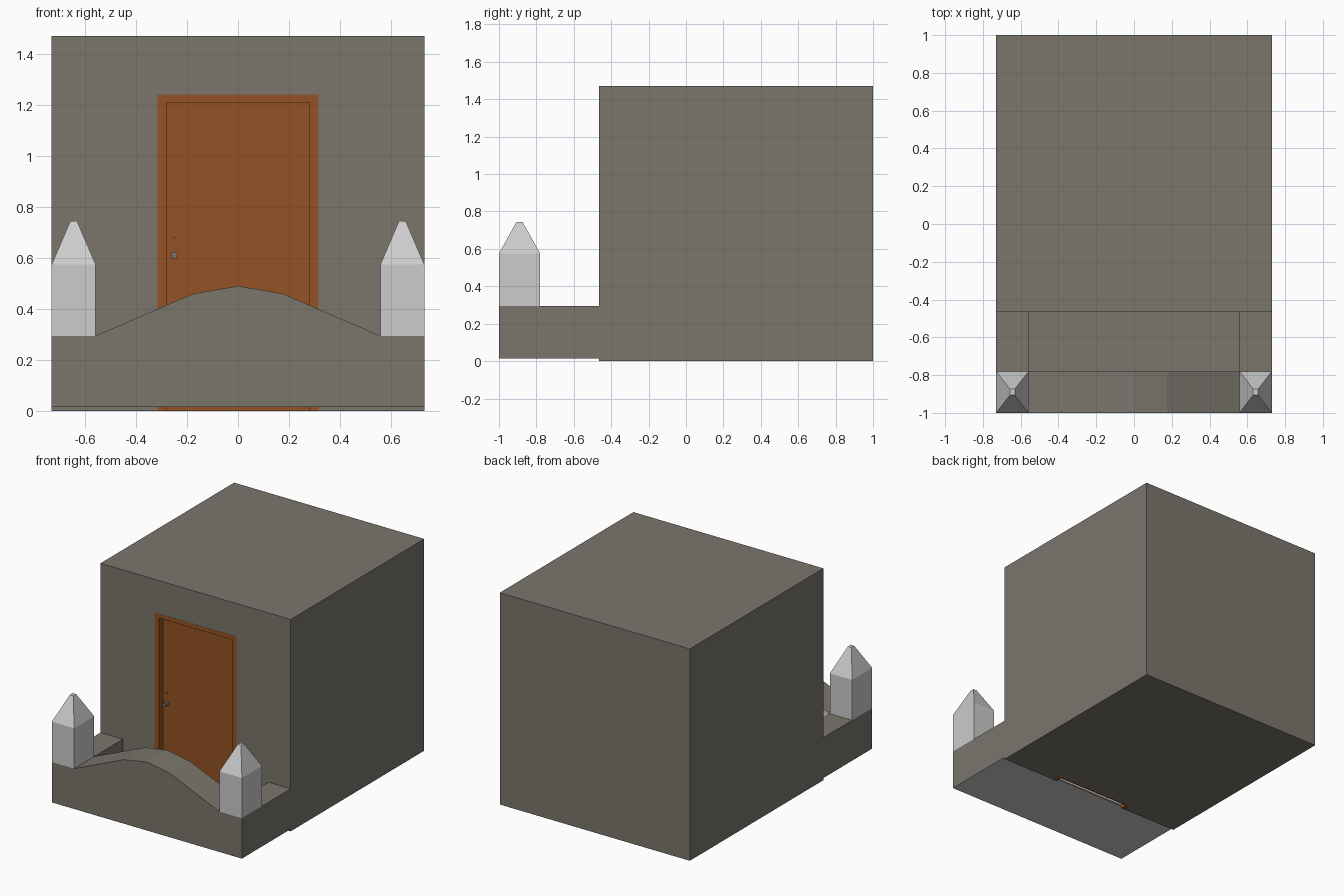
import bpy, bmesh, math

if "Cube" in bpy.data.objects:
    bpy.data.objects.remove(bpy.data.objects["Cube"])


def material(name, rgb):
    m = bpy.data.materials.new(name)
    m.diffuse_color = (*rgb, 1)
    m.use_nodes = True
    m.node_tree.nodes["Principled BSDF"].inputs["Base Color"].default_value = m.diffuse_color
    return m


STONE = material("brown_stone", (0.198, 0.181, 0.152))
GREY = material("light_grey", (0.604, 0.604, 0.604))
WOOD = material("orange_wood", (0.296, 0.084, 0.018))
METAL = material("dull_metal", (0.18, 0.17, 0.16))


def finish(bm, name, *mats):
    bmesh.ops.recalc_face_normals(bm, faces=bm.faces)
    me = bpy.data.meshes.new(name)
    bm.to_mesh(me)
    bm.free()
    for m in mats:
        me.materials.append(m)
    ob = bpy.data.objects.new(name, me)
    bpy.context.collection.objects.link(ob)
    return ob


def prism(name, profile, y0, y1, *mats):
    """Extrude an XZ outline from y0 to y1."""
    bm = bmesh.new()
    face = bm.faces.new([bm.verts.new((x, y0, z)) for x, z in profile])
    ext = bmesh.ops.extrude_face_region(bm, geom=[face])["geom"]
    for v in ext:
        if isinstance(v, bmesh.types.BMVert):
            v.co.y = y1
    return finish(bm, name, *mats)


def box(name, x0, x1, y0, y1, z0, z1, *mats):
    return prism(name, [(x0, z0), (x1, z0), (x1, z1), (x0, z1)], y0, y1, *mats)


def paint(ob, rule):
    """Second material on faces whose normal meets the rule."""
    for p in ob.data.polygons:
        p.material_index = 1 if rule(p.normal) else 0


W, FRONT, HOUSE, INNER = 0.73, -1.0, -0.465, -0.78
BASE, RIM, SIDE = 0.015, 0.295, 0.558

# House block with a door opening
house = box("house_block", -W, W, HOUSE, 1.0, 0, 1.47, STONE)
cutter = box("door_cutter", -0.315, 0.315, HOUSE - 0.1, HOUSE + 0.06, -0.1, 1.24, STONE)
cutter.hide_render = True
cutter.hide_viewport = True
cut = house.modifiers.new("door_opening", "BOOLEAN")
cut.operation, cut.object, cut.solver = "DIFFERENCE", cutter, "EXACT"

# Door frame, recessed door and fittings
prism("door_frame", [(-0.315, 0), (-0.28, 0), (-0.28, 1.21), (0.28, 1.21),
                     (0.28, 0), (0.315, 0), (0.315, 1.24), (-0.315, 1.24)],
      HOUSE - 0.001, HOUSE + 0.06, WOOD)
box("door_panel", -0.28, 0.28, HOUSE + 0.045, HOUSE + 0.06, 0, 1.21, WOOD)
for name, z, r, depth in (("door_knob", 0.61, 0.014, 0.035), ("door_lock", 0.68, 0.005, 0.006)):
    ring = [(-0.25 + r * math.cos(i * math.tau / 8), z + r * math.sin(i * math.tau / 8))
            for i in range(8)]
    prism(name, ring, HOUSE + 0.045 - depth, HOUSE + 0.046, METAL)

# Forecourt front wall with a humped crest
crest = [(-W, BASE), (W, BASE), (W, RIM), (SIDE, RIM), (0.175, 0.46), (0, 0.49),
         (-0.175, 0.46), (-SIDE, RIM), (-W, RIM)]
wall = prism("front_wall", crest, FRONT, INNER, STONE, GREY)
paint(wall, lambda n: n.z < -0.9 or n.y > 0.9)

# Forecourt floor
floor = box("forecourt_floor", -SIDE, SIDE, INNER, HOUSE, BASE, BASE + 0.01, STONE, GREY)
paint(floor, lambda n: n.z < -0.9)

for side, s in (("left", -1), ("right", 1)):
    # Low side walls
    x0, x1 = sorted((s * SIDE, s * W))
    low = box(side + "_side_wall", x0, x1, INNER, HOUSE, BASE, RIM, STONE, GREY)
    paint(low, lambda n: n.z < -0.9)

    # Pointed corner posts: box with its top drawn up to a small tip
    bm = bmesh.new()
    cx, cy = s * (SIDE + W) / 2, (FRONT + INNER) / 2
    rings = []
    for z, hx, hy in ((RIM, 0.086, 0.11), (0.575, 0.086, 0.11), (0.745, 0.013, 0.016)):
        rings.append([bm.verts.new((cx + a * hx, cy + b * hy, z))
                      for a, b in ((-1, -1), (1, -1), (1, 1), (-1, 1))])
    for lo, hi in zip(rings, rings[1:]):
        for i in range(4):
            j = (i + 1) % 4
            bm.faces.new((lo[i], lo[j], hi[j], hi[i]))
    bm.faces.new(rings[0][::-1])
    bm.faces.new(rings[-1])
    finish(bm, side + "_corner_post", GREY)
